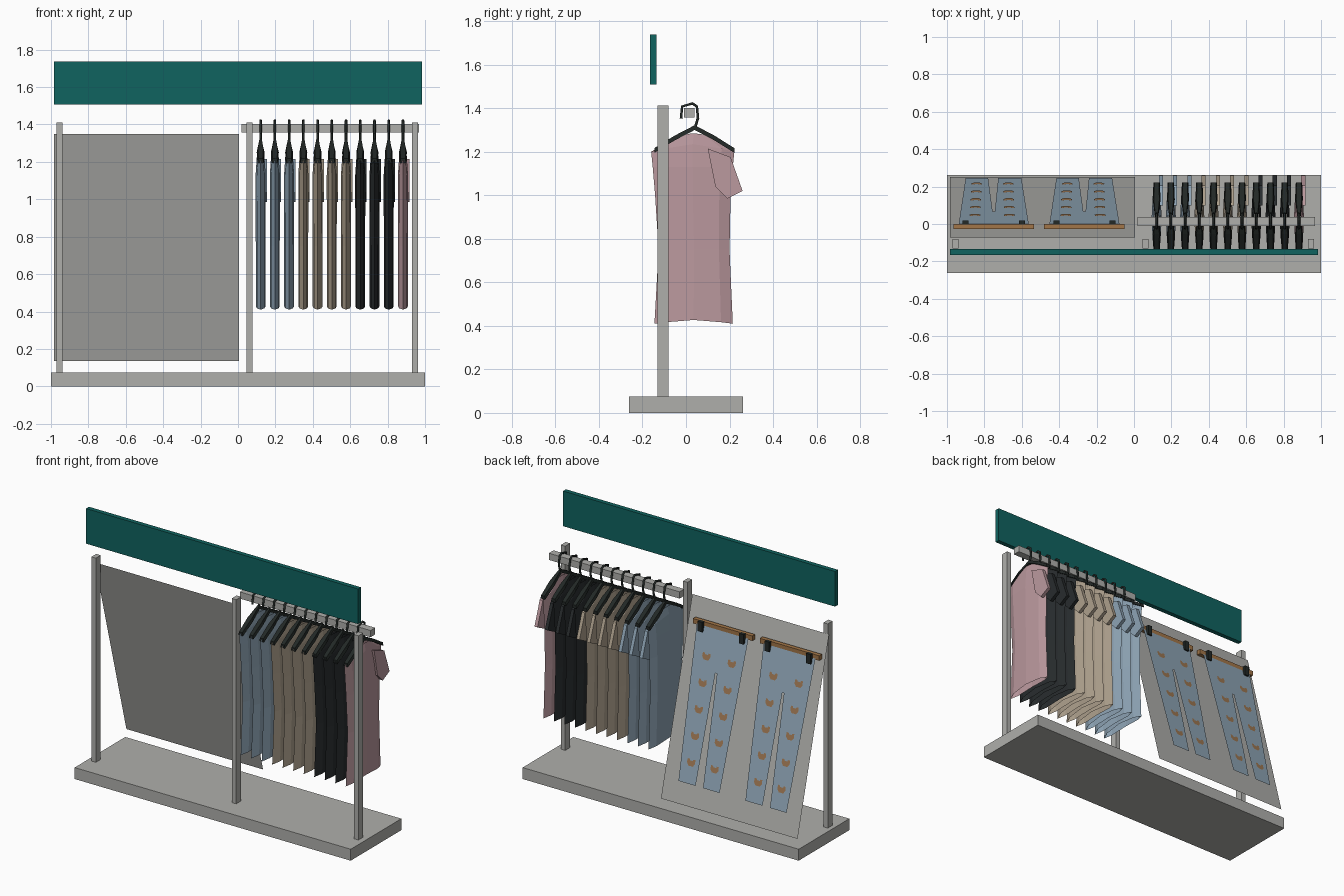
import bpy, bmesh
from mathutils import Vector

if "Cube" in bpy.data.objects:
    bpy.data.objects.remove(bpy.data.objects["Cube"])


def material(name, r, g, b):
    m = bpy.data.materials.new(name)
    m.use_nodes = True
    m.diffuse_color = (r, g, b, 1)
    m.node_tree.nodes["Principled BSDF"].inputs["Base Color"].default_value = (r, g, b, 1)
    return m


GREY = material("warm grey", .43, .43, .41)
TEAL = material("teal", .005, .125, .115)
BLUE = material("denim blue", .27, .37, .46)
BEIGE = material("beige", .42, .35, .265)
CHARCOAL = material("charcoal", .021, .025, .027)
PINK = material("dusty pink", .50, .32, .345)
BLACK = material("hanger black", .016, .021, .019)
WOOD = material("wood", .36, .18, .065)
TAN = material("print tan", .34, .185, .085)


def finish(name, bm, mat, recalc=True):
    if recalc:
        bmesh.ops.recalc_face_normals(bm, faces=bm.faces)
    mesh = bpy.data.meshes.new(name)
    bm.to_mesh(mesh)
    bm.free()
    mesh.materials.append(mat)
    ob = bpy.data.objects.new(name, mesh)
    bpy.context.collection.objects.link(ob)
    return ob


def add_box(bm, x, y, z):
    verts = bmesh.ops.create_cube(bm, size=1)["verts"]
    for v in verts:
        v.co = [a + (b - a) * (c + .5) for (a, b), c in zip((x, y, z), v.co)]


def box(name, x, y, z, mat):
    bm = bmesh.new()
    add_box(bm, x, y, z)
    return finish(name, bm, mat)


def add_loft(bm, rings, cap=True):
    """Skin a list of equally sized point rings."""
    loops = [[bm.verts.new(p) for p in ring] for ring in rings]
    n = len(loops[0])
    for a, b in zip(loops, loops[1:]):
        for i in range(n):
            bm.faces.new((a[i], a[(i + 1) % n], b[(i + 1) % n], b[i]))
    if cap:
        bm.faces.new(loops[0])
        bm.faces.new(loops[-1])


# Stand: base, posts, rail and header board
box("base", (-1, 1), (-.262, .262), (0, .075), GREY)
for label, x in (("right", -.955), ("middle", .062), ("left", .947)):
    box(label + "_post", (x - .016, x + .016), (-.13, -.08), (.075, 1.412), GREY)
box("hanging_rail", (.02, .967), (-.01, .038), (1.358, 1.402), GREY)
box("header_board", (-.985, .985), (-.165, -.135), (1.508, 1.738), TEAL)

# Sloping display panel
bm = bmesh.new()
bm.faces.new([bm.verts.new(p) for p in ((.005, -.073, 1.35), (-.985, -.073, 1.35),
                                        (-.985, .252, .135), (.005, .252, .135))])
finish("display_panel", bm, GREY, recalc=False)

# Trousers lie parallel to the panel
WAIST, HEM = Vector((0, 0, 1.206)), Vector((0, .245, .28))
OUT = Vector((0, .967, .256))


def on_slope(x, t, lift=0):
    return WAIST.lerp(HEM, t) + Vector((x, 0, 0)) + OUT * lift


TROUSERS = ((.187, 0), (-.187, 0), (-.15, 1), (-.03, 1), (-.006, .27), (.006, .27), (.024, 1), (.148, 1))
HEAD = ((-.9, -1), (-1, -.35), (-.45, -.5), (.45, -.5), (1, -.35), (.9, -1),
        (1, .1), (.6, .9), (-.6, .9), (-1, .1))
HEAD = ((-.95, -1), (-.45, -.95), (-.35, -.55), (.35, -.55), (.45, -.95), (.95, -1),
        (1, .1), (.55, .9), (-.55, .9), (-1, .1))


def trousers(label, cx):
    bm = bmesh.new()
    bm.faces.new([bm.verts.new(on_slope(cx + x, t)) for x, t in TROUSERS])
    finish(label + "_trousers", bm, BLUE, recalc=False)
    # printed animal heads, two columns of five
    bm = bmesh.new()
    for row in range(5):
        for col in (.084, -.1):
            u, t = cx + col * (1 - .02 * row), .185 + .17 * row
            bm.faces.new([bm.verts.new(on_slope(u - px * .029, t + py * .024, .004)) for px, py in HEAD])
    finish(label + "_trouser_print", bm, TAN, recalc=False)
    # wooden bar with two clips
    box(label + "_trouser_bar", (cx - .215, cx + .215), (-.028, 0), (1.2, 1.232), WOOD)
    bm = bmesh.new()
    for s in (-1, 1):
        x = cx + s * .15
        add_box(bm, (x - .016, x + .016), (-.003, .02), (1.17, 1.235))
    finish(label + "_trouser_clips", bm, BLACK)


trousers("right", -.75)
trousers("left", -.265)

# Shirt rings: height, back edge, front edge, half thickness, lift at the middle
SHIRT = ((.41, -.145, .215, .026, .017), (.75, -.126, .2, .026, 0), (1.0, -.142, .205, .027, 0),
         (1.13, -.153, .215, .027, 0), (1.2, -.16, .222, .02, .035), (1.275, -.035, .105, .012, .01))
SLEEVE = ((.1, 1.215), (.205, 1.175), (.26, 1.02), (.19, .985), (.135, 1.04))
HOOK = ((.04, 1.305), (.055, 1.355), (.05, 1.408), (.03, 1.422), (-.018, 1.408), (-.023, 1.352))


def shirt_ring(cx, z, y0, y1, h, lift):
    near = [(0, 0, 0), (.15, .75, .4), (.5, 1, 1), (.85, .75, .4), (1, 0, 0)]
    far = [(f, -w, l) for f, w, l in near[3:0:-1]]
    return [(cx + w * h, y0 + (y1 - y0) * f, z + lift * l) for f, w, l in near + far]


def shirt(number, cx, mat):
    bm = bmesh.new()
    add_loft(bm, [shirt_ring(cx, *level) for level in SHIRT], cap=False)
    # short sleeve turned to the side
    add_loft(bm, [[(cx + dx, y, z) for y, z in SLEEVE] for dx in (.012, .034)])
    finish("shirt_%02d" % number, bm, mat)

    # hanger arms widen towards the shoulders
    bm = bmesh.new()
    for end in (-.145, .222):
        rings = []
        for y, z, w in ((.04, 1.31, .009), (.04 + (end - .04) * .5, 1.262, .021), (end, 1.205, .017)):
            rings.append([(cx + s * w, y, z + d) for s, d in ((-1, -.01), (1, -.01), (.7, .012), (-.7, .012))])
        add_loft(bm, rings)
    finish("hanger_%02d" % number, bm, BLACK)

    # hook over the rail
    curve = bpy.data.curves.new("hanger_hook_%02d" % number, "CURVE")
    curve.dimensions = "3D"
    curve.bevel_depth = .007
    curve.bevel_resolution = 1
    curve.use_fill_caps = True
    spline = curve.splines.new("POLY")
    spline.points.add(len(HOOK) - 1)
    for p, (y, z) in zip(spline.points, HOOK):
        p.co = (cx, y, z, 1)
    curve.materials.append(BLACK)
    bpy.context.collection.objects.link(bpy.data.objects.new(curve.name, curve))


for i, mat in enumerate([BLUE] * 3 + [BEIGE] * 4 + [CHARCOAL] * 3 + [PINK]):
    shirt(i + 1, .121 + .0761 * i, mat)
